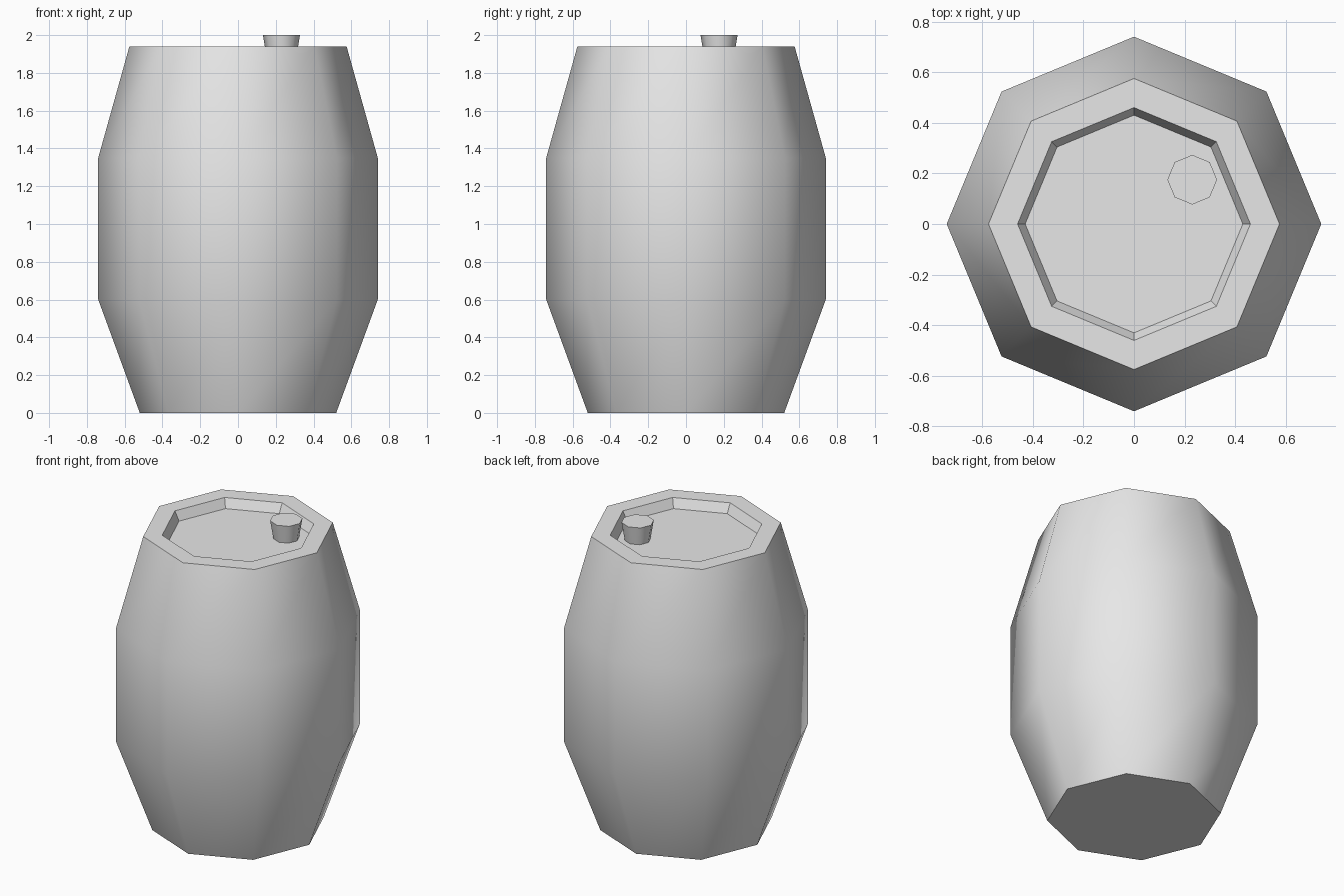
import bpy
import bmesh
from math import cos, sin, pi

cube = bpy.data.objects.get("Cube")
if cube:
    bpy.data.objects.remove(cube, do_unlink=True)

SIDES = 8

grey = bpy.data.materials.new("light_grey")
grey.use_nodes = True
colour = (0.8, 0.8, 0.8, 1)
grey.diffuse_color = colour
grey.node_tree.nodes["Principled BSDF"].inputs["Base Color"].default_value = colour


def lathe(name, profile, smooth_bands, centre=(0, 0)):
    """Spin (radius, height) points into a capped octagonal solid."""
    bm = bmesh.new()
    rings = []
    for r, z in profile:
        angles = [2 * pi * i / SIDES for i in range(SIDES)]
        rings.append([bm.verts.new((centre[0] + r * cos(a), centre[1] + r * sin(a), z))
                      for a in angles])
    for band, (low, high) in enumerate(zip(rings, rings[1:])):
        for i in range(SIDES):
            j = (i + 1) % SIDES
            face = bm.faces.new((low[i], low[j], high[j], high[i]))
            face.smooth = band < smooth_bands
    bm.faces.new(rings[0][::-1])
    bm.faces.new(rings[-1])
    # Keep creases where the smooth side meets a flat face
    for edge in bm.edges:
        if not all(f.smooth for f in edge.link_faces):
            edge.smooth = False
    mesh = bpy.data.meshes.new(name)
    bm.to_mesh(mesh)
    bm.free()
    mesh.materials.append(grey)
    obj = bpy.data.objects.new(name, mesh)
    bpy.context.collection.objects.link(obj)
    return obj


# Bulging body, flat rim and sunken lid
lathe("barrel_body",
      [(0.52, 0), (0.74, 0.6), (0.74, 1.35), (0.575, 1.94), (0.46, 1.94), (0.43, 1.88)],
      smooth_bands=3)

# Tapered bung standing on the lid
lathe("bung", [(0.078, 1.88), (0.098, 2.0)], smooth_bands=1, centre=(0.23, 0.175))
